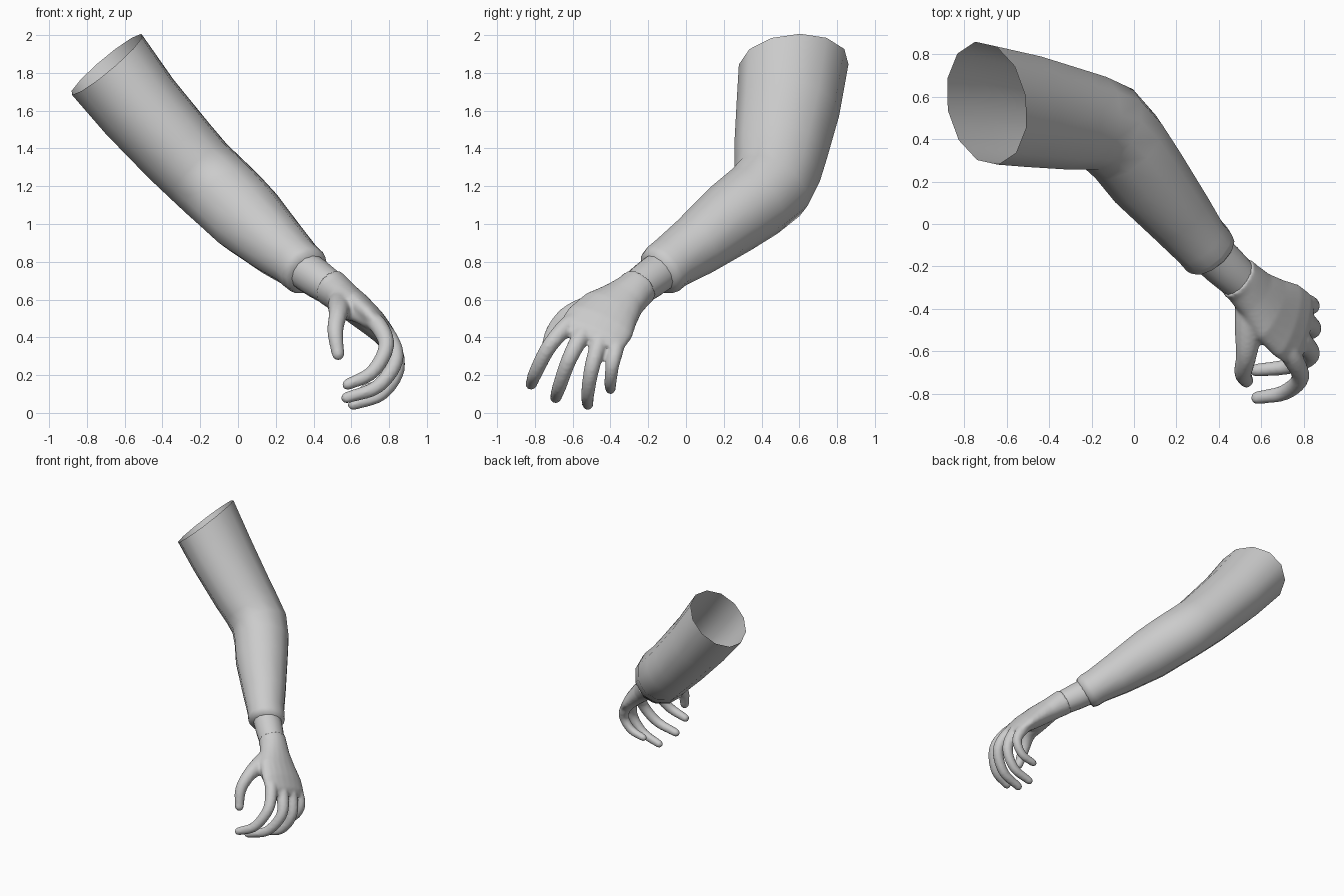
import bpy, bmesh
from math import cos, sin, tau
from mathutils import Vector as V

if "Cube" in bpy.data.objects:
    bpy.data.objects.remove(bpy.data.objects["Cube"])


def loft(bm, secs, axis, sides, start=None, caps=False):
    """Elliptical tube; each section = (x, y, z, radius along axis, other radius)."""
    axis, pts, rings = V(axis), [V(s[:3]) for s in secs], []
    for i, s in enumerate(secs):
        a, b = pts[max(i - 1, 0)], pts[min(i + 1, len(pts) - 1)]
        t = (b - a).normalized()
        if i == 0 and start:
            t = V(start).normalized()
        u = (axis - t * axis.dot(t)).normalized()
        w = u.cross(t)
        rings.append([bm.verts.new(pts[i] + u * s[3] * cos(k * tau / sides)
                                   + w * s[4] * sin(k * tau / sides)) for k in range(sides)])
    for r, q in zip(rings, rings[1:]):
        for k in range(sides):
            j = (k + 1) % sides
            bm.faces.new((r[k], r[j], q[j], q[k]))
    if caps:
        bm.faces.new(rings[0])
        bm.faces.new(rings[-1][::-1])


def finish(name, bm):
    bmesh.ops.recalc_face_normals(bm, faces=bm.faces)
    me = bpy.data.meshes.new(name)
    bm.to_mesh(me)
    bm.free()
    ob = bpy.data.objects.new(name, me)
    bpy.context.collection.objects.link(ob)
    for p in me.polygons:
        p.use_smooth = True
    return ob


def spline(p, n=5):
    """Catmull-Rom samples through (x, y, z, r) points."""
    p = [V(q) for q in p]
    e = [2 * p[0] - p[1]] + p + [2 * p[-1] - p[-2]]
    out = []
    for a, b, c, d in zip(e, e[1:], e[2:], e[3:]):
        for k in range(n):
            t = k / n
            out.append(.5 * (2 * b + (c - a) * t + (2 * a - 5 * b + 4 * c - d) * t * t
                             + (3 * b - a - 3 * c + d) * t ** 3))
    return out + [p[-1]]


def finger(bm, pts, axis):
    path = spline(pts)
    loft(bm, [(*q, q[3]) for q in path], axis, 12, caps=True)
    g = bmesh.ops.create_icosphere(bm, subdivisions=2, radius=path[-1][3])
    bmesh.ops.translate(bm, verts=g['verts'], vec=path[-1].to_3d())


BEND = (-.76, -.14, -.63)      # axis the elbow bends around
ACROSS = (.27, .875, -.40)     # across the knuckles

# sleeve: open at the shoulder, bent elbow, cuff folded in
bm = bmesh.new()
loft(bm, [(-.695, .57, 1.845, .247, .295),
          (-.52, .54, 1.62, .232, .275),
          (-.31, .50, 1.385, .218, .248),
          (-.21, .483, 1.28, .21, .232),
          (-.12, .45, 1.195, .21, .222),
          (-.04, .365, 1.12, .208, .21),
          (.05, .24, 1.03, .202, .198),
          (.21, .045, .88, .165, .165),
          (.31, -.08, .795, .138, .145),
          (.345, -.12, .762, .138, .145),
          (.365, -.145, .745, .128, .134),
          (.372, -.155, .738, .10, .10)], BEND, 12, start=(.64, .12, -.75))
finish("sleeve", bm)

# bare wrist between cuff and glove
bm = bmesh.new()
loft(bm, [(.34, -.115, .765, .105, .108), (.42, -.19, .71, .102, .106),
          (.50, -.265, .655, .092, .098), (.54, -.30, .625, .085, .09)], BEND, 14)
finish("wrist", bm)

# gloved hand: palm, four fingers and thumb fused together
bm = bmesh.new()
palm = [(.485, -.25, .668, .108, .10), (.515, -.275, .645, .108, .096),
        (.57, -.33, .60, .125, .088), (.64, -.40, .545, .165, .082),
        (.72, -.455, .475, .192, .07), (.775, -.495, .415, .19, .058),
        (.80, -.515, .375, .17, .04)]
loft(bm, palm, ACROSS, 20, caps=True)
for pts in [
    [(.67, -.54, .52, .045), (.745, -.63, .46, .048), (.785, -.725, .35, .042),
     (.71, -.795, .215, .038), (.58, -.82, .15, .031)],
    [(.70, -.48, .48, .045), (.79, -.55, .41, .048), (.835, -.62, .28, .042),
     (.74, -.67, .14, .038), (.575, -.69, .08, .031)],
    [(.72, -.42, .46, .045), (.81, -.46, .37, .046), (.842, -.50, .23, .041),
     (.76, -.52, .10, .036), (.61, -.52, .043, .030)],
    [(.72, -.36, .44, .042), (.81, -.37, .345, .043), (.84, -.39, .25, .037),
     (.78, -.40, .16, .033), (.67, -.40, .125, .028)],
]:
    finger(bm, pts, ACROSS)
# thumb, its muscle pad and the web to the index finger
finger(bm, [(.55, -.36, .59, .075), (.54, -.50, .56, .066), (.53, -.62, .52, .05),
            (.515, -.70, .43, .043), (.53, -.74, .31, .034)], (1, 0, 0))
finger(bm, [(.56, -.46, .555, .06), (.63, -.52, .53, .052), (.70, -.57, .49, .045)], (0, 0, 1))
hand = finish("gloved_hand", bm)
m = hand.modifiers.new("fuse", 'REMESH')
m.mode = 'VOXEL'
m.voxel_size = .011
m.use_smooth_shade = True
s = hand.modifiers.new("soften", 'SMOOTH')
s.factor = .5
s.iterations = 5
